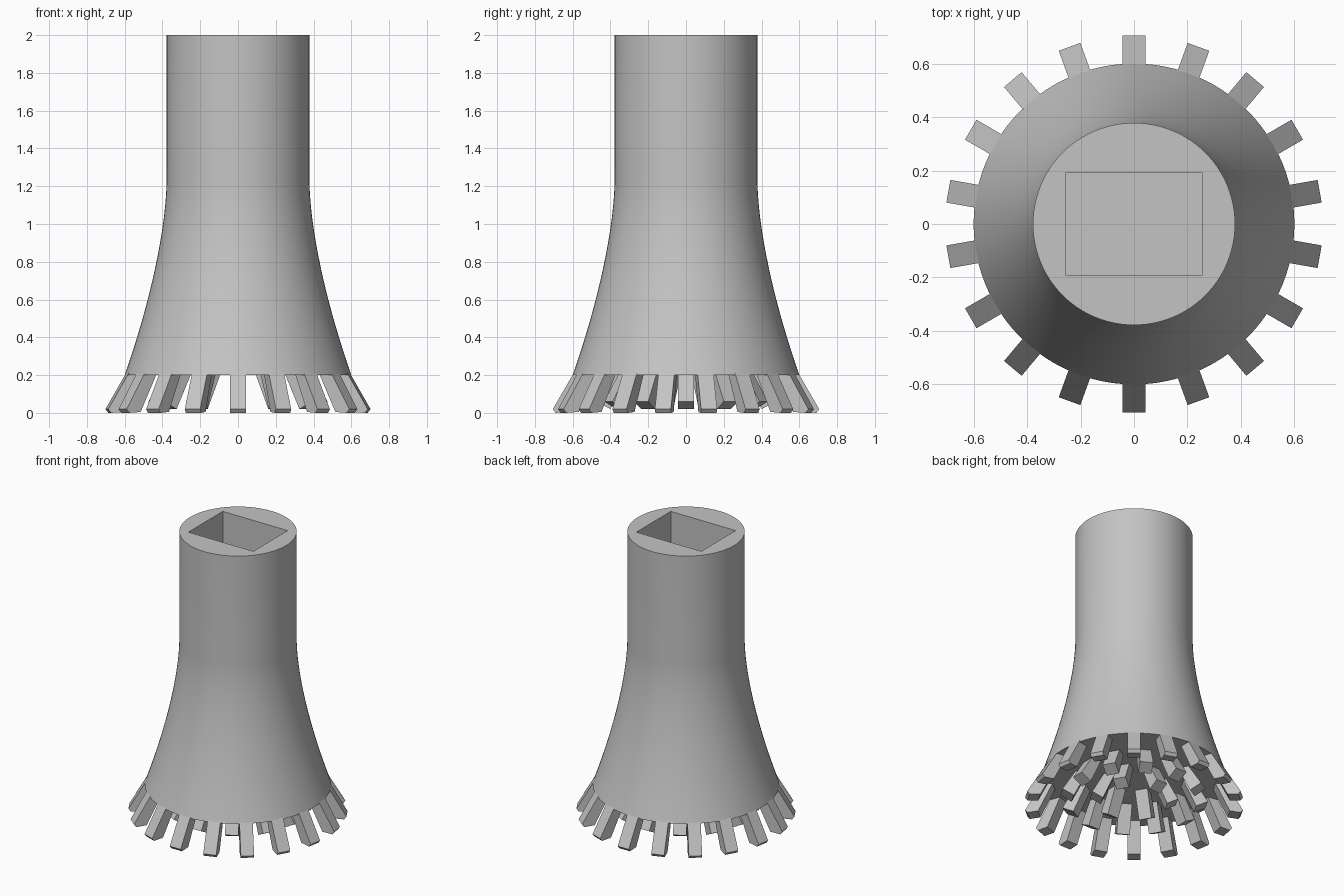
import bpy, bmesh, math
from mathutils import Matrix

cube = bpy.data.objects.get("Cube")
if cube:
    bpy.data.objects.remove(cube, do_unlink=True)

GREY = (0.55, 0.55, 0.55, 1)
mat = bpy.data.materials.new("plain grey")
mat.use_nodes = True
mat.diffuse_color = GREY
mat.node_tree.nodes["Principled BSDF"].inputs["Base Color"].default_value = GREY


def make_object(name, bm):
    bmesh.ops.recalc_face_normals(bm, faces=bm.faces)
    mesh = bpy.data.meshes.new(name)
    bm.to_mesh(mesh)
    bm.free()
    mesh.materials.append(mat)
    obj = bpy.data.objects.new(name, mesh)
    bpy.context.collection.objects.link(obj)
    return obj


# Flared body: turned profile, straight above and curving out to the foot
NECK, FOOT, Z_FOOT, Z_NECK, TOP = 0.378, 0.6, 0.2, 1.22, 2.0
STEPS = 16
profile = [(0, Z_FOOT)]
for i in range(STEPS + 1):
    t = 1 - i / STEPS
    profile.append((NECK + (FOOT - NECK) * t ** 1.6, Z_NECK - (Z_NECK - Z_FOOT) * t))
profile += [(NECK, TOP), (0, TOP)]

bm = bmesh.new()
verts = [bm.verts.new((r, 0, z)) for r, z in profile]
edges = [bm.edges.new(pair) for pair in zip(verts, verts[1:])]
bmesh.ops.spin(bm, geom=verts + edges, axis=(0, 0, 1), cent=(0, 0, 0),
               angle=math.tau, steps=96)
bmesh.ops.remove_doubles(bm, verts=bm.verts, dist=0.0001)
body = make_object("flared_body", bm)

# Rectangular socket cut into the top
DEPTH = 0.8
bm = bmesh.new()
bmesh.ops.create_cube(bm, size=1, matrix=Matrix.Translation((0, 0, TOP))
                      @ Matrix.Diagonal((0.51, 0.386, 2 * DEPTH, 1)))
cutter = make_object("socket_cutter", bm)
cutter.hide_render = True
mod = body.modifiers.new("socket", 'BOOLEAN')
mod.operation = 'DIFFERENCE'
mod.solver = 'EXACT'
mod.object = cutter
bpy.context.view_layer.objects.active = body
body.select_set(True)
bpy.ops.object.modifier_apply(modifier=mod.name)
bpy.data.objects.remove(cutter, do_unlink=True)
bpy.ops.object.shade_smooth_by_angle(angle=math.radians(30))


# Rings of splayed teeth under the body
def tooth_ring(name, count, section, width=0.086):
    bm = bmesh.new()
    for i in range(count):
        turn = Matrix.Rotation(math.pi / 2 + math.tau * i / count, 3, 'Z')
        sides = [[bm.verts.new(turn @ Matrix.Translation((r, y, z)).to_translation())
                  for r, z in section] for y in (-width / 2, width / 2)]
        bm.faces.new(sides[0])
        bm.faces.new(sides[1])
        n = len(section)
        for k in range(n):
            m = (k + 1) % n
            bm.faces.new((sides[0][k], sides[0][m], sides[1][m], sides[1][k]))
    return make_object(name, bm)


tooth_ring("outer_teeth", 18,
           [(0.52, 0.21), (0.595, 0.21), (0.705, 0.02), (0.69, 0), (0.62, 0.005)])
tooth_ring("middle_teeth", 12,
           [(0.31, 0.21), (0.385, 0.21), (0.475, 0.06), (0.4, 0.02)])
tooth_ring("inner_teeth", 6,
           [(0.13, 0.21), (0.2, 0.21), (0.28, 0.06), (0.21, 0.02)])
